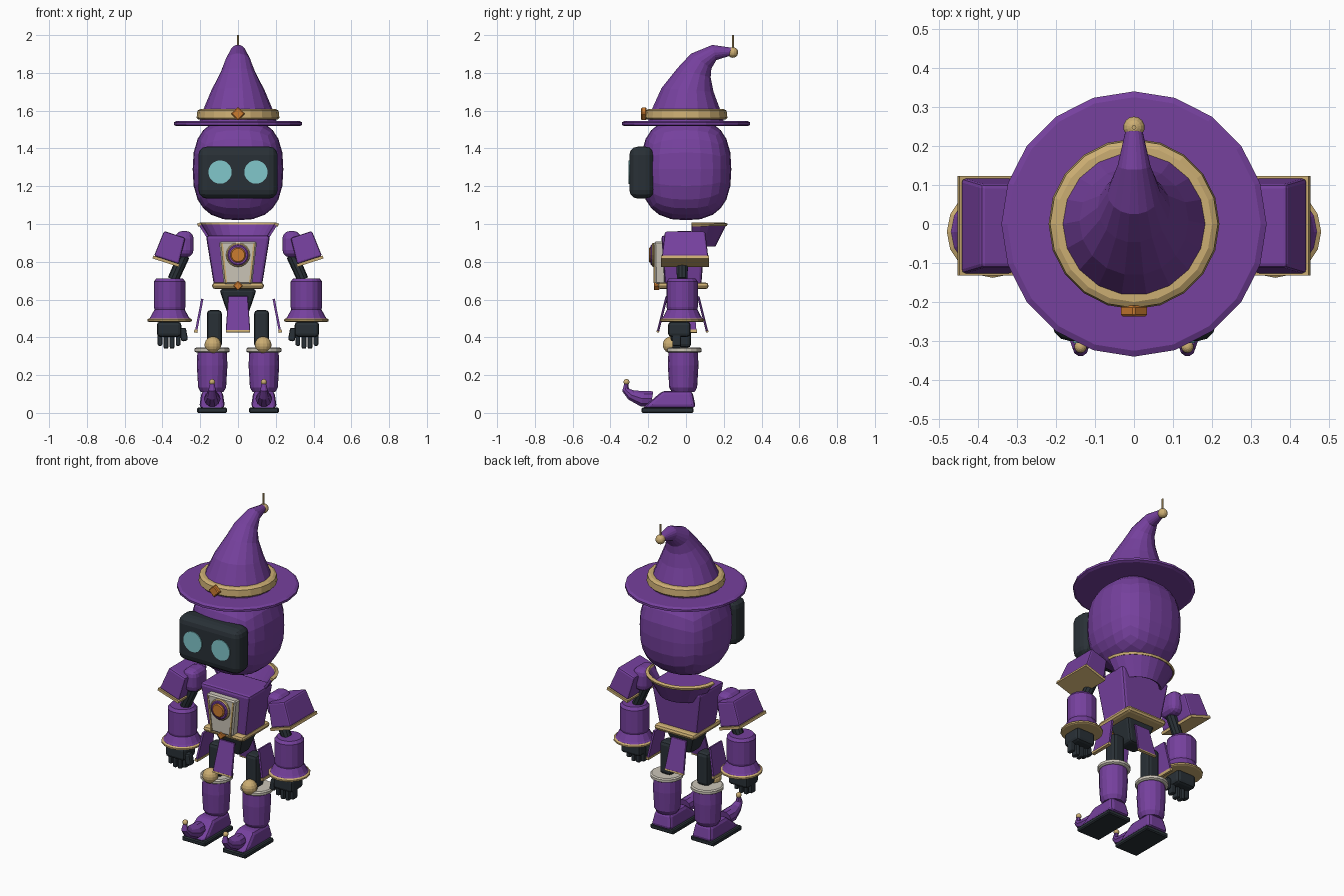
import bpy, bmesh
from math import sin, cos, pi, radians
from mathutils import Vector

if "Cube" in bpy.data.objects:
    bpy.data.objects.remove(bpy.data.objects["Cube"])


def material(name, rgb):
    m = bpy.data.materials.new(name)
    m.use_nodes = True
    m.diffuse_color = (*rgb, 1)
    bsdf = m.node_tree.nodes["Principled BSDF"]
    bsdf.inputs["Base Color"].default_value = (*rgb, 1)
    bsdf.inputs["Roughness"].default_value = 0.8
    return m


PURPLE = material("purple", (0.18, 0.052, 0.34))
GOLD = material("gold", (0.60, 0.42, 0.17))
CREAM = material("cream", (0.60, 0.56, 0.48))
DARK = material("dark_slate", (0.022, 0.03, 0.037))
TEAL = material("teal", (0.22, 0.57, 0.60))
ORANGE = material("orange", (0.60, 0.20, 0.03))


def finish(name, bm, mat, loc=(0, 0, 0), rot=(0, 0, 0), bevel=0, segs=2):
    bmesh.ops.recalc_face_normals(bm, faces=bm.faces)
    mesh = bpy.data.meshes.new(name)
    bm.to_mesh(mesh)
    bm.free()
    mesh.materials.append(mat)
    ob = bpy.data.objects.new(name, mesh)
    bpy.context.collection.objects.link(ob)
    ob.location = loc
    ob.rotation_euler = [radians(a) for a in rot]
    if bevel:
        mod = ob.modifiers.new("Bevel", "BEVEL")
        mod.width, mod.segments = bevel, segs
        mod.limit_method = "ANGLE"
    return ob


def box(name, mat, loc, size, rot=(0, 0, 0), top=(1, 1), shift=0, bevel=0, segs=2):
    """Box whose top can be scaled and shifted along y."""
    bm = bmesh.new()
    bmesh.ops.create_cube(bm, size=1)
    for v in bm.verts:
        if v.co.z > 0:
            v.co.x *= top[0]
            v.co.y *= top[1]
        v.co = Vector([c * d for c, d in zip(v.co, size)])
        if v.co.z > 0:
            v.co.y += shift
    return finish(name, bm, mat, loc, rot, bevel, segs)


def loft(name, mat, rings, loc=(0, 0, 0), rot=(0, 0, 0), n=16):
    """Rings of (radius, z, y, tilt) joined into a capped tube."""
    bm = bmesh.new()
    loops = []
    for ring in rings:
        r, z, y, t = (*ring, 0, 0)[:4]
        t = radians(t)
        loops.append([bm.verts.new((r * cos(a), y + r * sin(a) * cos(t), z - r * sin(a) * sin(t)))
                      for a in (2 * pi * k / n for k in range(n))])
    for lo, hi in zip(loops, loops[1:]):
        for k in range(n):
            j = (k + 1) % n
            bm.faces.new((lo[k], lo[j], hi[j], hi[k]))
    bm.faces.new(loops[0])
    bm.faces.new(loops[-1])
    return finish(name, bm, mat, loc, rot)


def ball(name, mat, loc, r):
    bm = bmesh.new()
    bmesh.ops.create_uvsphere(bm, u_segments=14, v_segments=9, radius=r)
    return finish(name, bm, mat, loc)


def half_shell(name, mat, levels, thick, n=12):
    """Open half ring around the back, levels of (rx, ry, z)."""
    bm = bmesh.new()
    rows = [[bm.verts.new((rx * cos(pi * k / n), 0.03 + ry * sin(pi * k / n), z))
             for k in range(n + 1)] for rx, ry, z in levels]
    for lo, hi in zip(rows, rows[1:]):
        for k in range(n):
            bm.faces.new((lo[k], lo[k + 1], hi[k + 1], hi[k]))
    mod = finish(name, bm, mat).modifiers.new("Solidify", "SOLIDIFY")
    mod.thickness, mod.offset = thick, 0


# Head: faceted superellipsoid
bm = bmesh.new()
bmesh.ops.create_cube(bm, size=2)
bmesh.ops.subdivide_edges(bm, edges=bm.edges, cuts=5, use_grid_fill=True)
for v in bm.verts:
    v.co /= sum(abs(c) ** 2.6 for c in v.co) ** (1 / 2.6)
    v.co = Vector((v.co.x * 0.24, v.co.y * 0.24, v.co.z * 0.27))
finish("head", bm, PURPLE, (0, 0, 1.29))

# Face
box("visor", DARK, (0, -0.235, 1.272), (0.42, 0.13, 0.275), bevel=0.045, segs=3)
for s, side in ((1, "left"), (-1, "right")):
    loft(side + "_eye", TEAL, [(0.062, 0), (0.062, 0.008)], (0.095 * s, -0.297, 1.275), (90, 0, 0), 20)

# Hat
loft("hat_brim", PURPLE, [(0.325, 1.518), (0.34, 1.525), (0.34, 1.538), (0.325, 1.546)], n=20)
loft("hat_cone", PURPLE, [(0.205, 1.54), (0.182, 1.61), (0.14, 1.71, 0.008, 4),
                          (0.093, 1.80, 0.042, 15), (0.068, 1.862, 0.08, 36),
                          (0.042, 1.908, 0.15, 75), (0.022, 1.912, 0.238, 102)], n=18)
loft("hat_band", GOLD, [(0.21, 1.553), (0.219, 1.562), (0.215, 1.60), (0.20, 1.609), (0.18, 1.609)], n=20)
box("hat_buckle", ORANGE, (0, -0.223, 1.583), (0.052, 0.028, 0.052), (0, 45, 0), bevel=0.005, segs=1)
ball("hat_tip", GOLD, (0, 0.248, 1.908), 0.028)
loft("hat_antenna", GOLD, [(0.006, 1.92), (0.006, 2.0)], (0, 0.248, 0), n=6)

# Collar
half_shell("collar", PURPLE, [(0.13, 0.12, 0.885), (0.20, 0.175, 0.995)], 0.014)
half_shell("collar_rim", GOLD, [(0.202, 0.177, 0.992), (0.208, 0.181, 1.005)], 0.02)

# Torso with chest plate, medallion and belt
box("torso", PURPLE, (0, -0.015, 0.80), (0.25, 0.19, 0.28), top=(1.36, 1.22), bevel=0.016)
box("chest_plate", CREAM, (0, -0.136, 0.795), (0.15, 0.055, 0.225), top=(1.33, 1), shift=-0.005, bevel=0.008, segs=1)
for s, side in ((1, "left"), (-1, "right")):
    box(side + "_plate_trim", GOLD, (0.074 * s, -0.165, 0.792), (0.01, 0.012, 0.21), (0, 6 * s, 0))
for name, mat, r, d in (("medallion_rim", GOLD, 0.064, 0.018), ("medallion_ring", PURPLE, 0.056, 0.025),
                        ("medallion_gem", ORANGE, 0.041, 0.034)):
    loft(name, mat, [(r, 0), (r, d - 0.005), (r - 0.006, d)], (0, -0.162, 0.836), (90, 0, 0))
box("belt", GOLD, (0, -0.015, 0.673), (0.275, 0.27, 0.036), bevel=0.03)
box("belt_buckle", ORANGE, (0, -0.155, 0.673), (0.036, 0.03, 0.036), (0, 45, 0), bevel=0.004, segs=1)

# Pelvis and hanging skirt panels
box("pelvis", DARK, (0, -0.015, 0.59), (0.11, 0.10, 0.13), top=(1.8, 1.6), bevel=0.015)
for name, y, tilt in (("front", -0.125, -14), ("back", 0.088, 14)):
    box(name + "_panel", PURPLE, (0, y, 0.525), (0.13, 0.012, 0.19), (tilt, 0, 0), top=(0.8, 1), bevel=0.003, segs=1)
    box(name + "_panel_hem", GOLD, (0, y + (-0.024 if y < 0 else 0.024), 0.431), (0.125, 0.014, 0.01), (tilt, 0, 0))

for s, side in ((1, "left_"), (-1, "right_")):
    # Side skirt panel
    box(side + "panel", PURPLE, (0.205 * s, -0.015, 0.52), (0.012, 0.14, 0.17), (0, -11 * s, 0), top=(1, 0.8))
    box(side + "panel_hem", GOLD, (0.223 * s, -0.015, 0.433), (0.018, 0.145, 0.016), (0, -11 * s, 0))

    # Shoulder and flared guard
    box(side + "shoulder", PURPLE, (0.285 * s, -0.01, 0.893), (0.10, 0.14, 0.14), bevel=0.04, segs=3)
    box(side + "shoulder_guard", PURPLE, (0.357 * s, -0.005, 0.877), (0.138, 0.245, 0.142),
        (0, -18 * s, 0), top=(0.86, 0.87), bevel=0.01)
    box(side + "guard_trim", GOLD, (0.381 * s, -0.005, 0.803), (0.146, 0.255, 0.016), (0, -18 * s, 0))

    # Arm
    loft(side + "upper_arm", DARK, [(0.03, -0.07), (0.032, 0.07)], (0.315 * s, -0.02, 0.77), (0, -24 * s, 0), 10)
    arm = (0.362 * s, -0.02, 0)
    loft(side + "forearm", PURPLE, [(0.078, 0.54), (0.083, 0.56), (0.083, 0.695), (0.07, 0.712)], arm)
    loft(side + "cuff", PURPLE, [(0.112, 0.495), (0.10, 0.51), (0.08, 0.548)], arm)
    loft(side + "cuff_rim", GOLD, [(0.11, 0.482), (0.118, 0.486), (0.118, 0.495), (0.108, 0.501)], arm)

    # Hand
    box(side + "palm", DARK, (0.365 * s, -0.035, 0.443), (0.13, 0.12, 0.08), bevel=0.018)
    for k in range(4):
        length = (0.07, 0.085, 0.085, 0.07)[k]
        box(f"{side}finger_{k + 1}", DARK, ((0.317 + 0.032 * k) * s, -0.05, 0.425 - length / 2),
            (0.025, 0.045, length), bevel=0.008)
    box(side + "thumb", DARK, (0.288 * s, -0.06, 0.415), (0.036, 0.042, 0.07), (0, 10 * s, 0), bevel=0.01)

    # Leg
    x = 0.137 * s
    box(side + "thigh", DARK, (0.125 * s, -0.015, 0.445), (0.08, 0.085, 0.20), bevel=0.02)
    ball(side + "knee", GOLD, (0.133 * s, -0.078, 0.36), 0.045)
    loft(side + "shin_cap", CREAM, [(0.085, 0.32), (0.093, 0.325), (0.093, 0.34), (0.085, 0.346)], (x, -0.01, 0))
    loft(side + "shin", PURPLE, [(0.06, 0.11), (0.074, 0.135), (0.081, 0.25), (0.078, 0.325)], (x, -0.015, 0))

    # Shoe with a curled toe
    box(side + "sole", DARK, (x, -0.098, 0.014), (0.158, 0.275, 0.028), bevel=0.006, segs=1)
    box(side + "shoe", PURPLE, (x, -0.09, 0.071), (0.138, 0.285, 0.092), top=(0.8, 0.55), shift=0.045, bevel=0.02)
    loft(side + "toe_curl", PURPLE, [(0.042, 0.075, -0.18, -80), (0.044, 0.075, -0.23, -75),
                                     (0.03, 0.095, -0.29, -55), (0.02, 0.122, -0.32, -20),
                                     (0.011, 0.155, -0.316, 5)], (x, 0, 0), n=10)
    ball(side + "toe_bead", GOLD, (x, -0.315, 0.163), 0.016)
